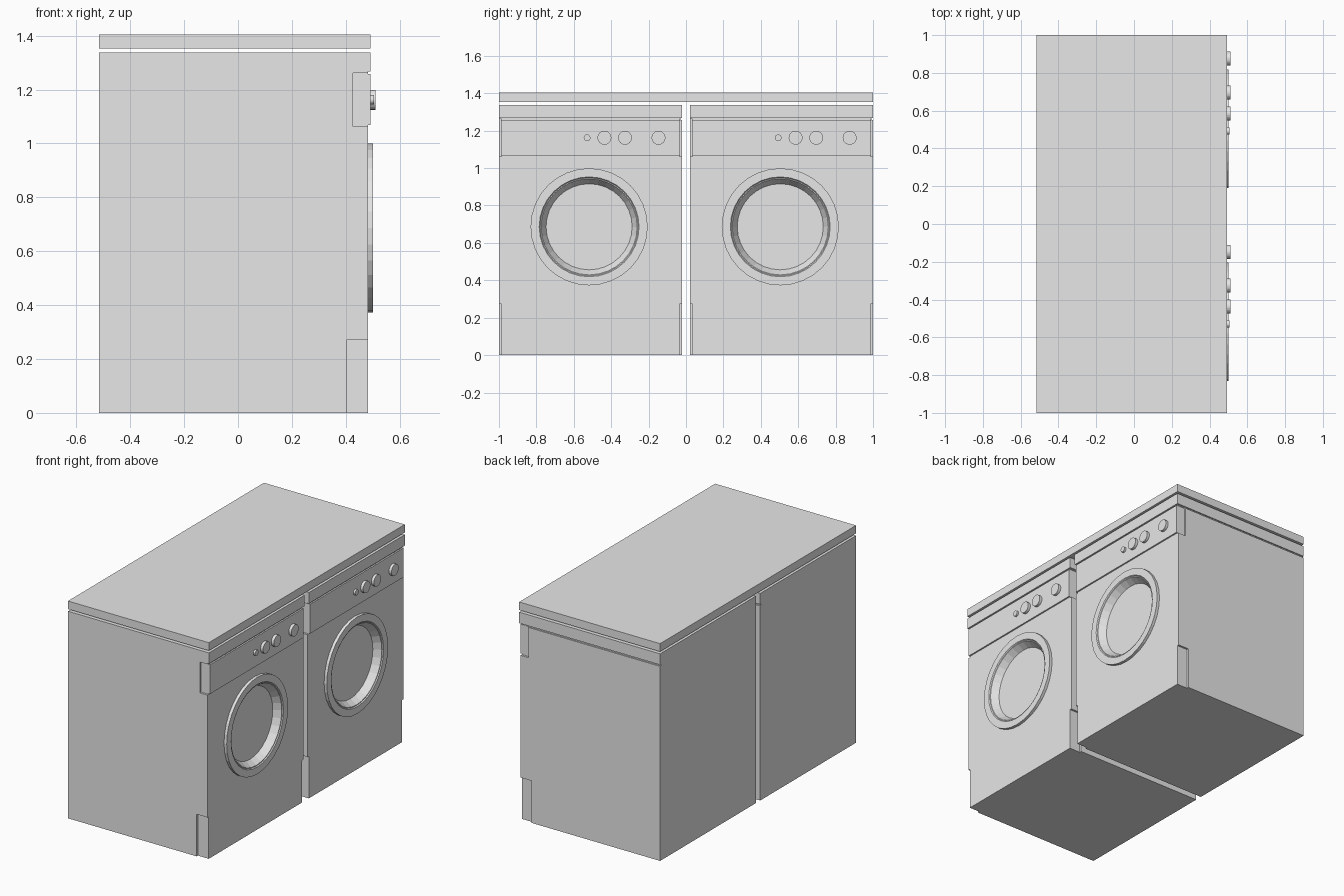
import bpy, math
from mathutils import Matrix, Vector

cube = bpy.data.objects.get("Cube")
if cube:
    bpy.data.objects.remove(cube, do_unlink=True)
import bmesh

grey = bpy.data.materials.new("light grey")
grey.use_nodes = True
colour = (0.8, 0.8, 0.8, 1)
grey.diffuse_color = colour
for node in grey.node_tree.nodes:
    if node.type == 'BSDF_PRINCIPLED':
        node.inputs["Base Color"].default_value = colour

BACK, FRONT, TRIM = -0.515, 0.482, 0.492   # depth planes along x
HALF = 0.489                               # half width of one machine


def finish(name, bm):
    bmesh.ops.recalc_face_normals(bm, faces=bm.faces)
    mesh = bpy.data.meshes.new(name)
    bm.to_mesh(mesh)
    bm.free()
    mesh.materials.append(grey)
    obj = bpy.data.objects.new(name, mesh)
    bpy.context.scene.collection.objects.link(obj)
    return obj


def box(name, xs, ys, zs):
    """Box between pairs of limits on each axis."""
    bm = bmesh.new()
    bmesh.ops.create_cube(bm, size=1)
    for v in bm.verts:
        v.co = Vector([lim[0] if c < 0 else lim[1] for c, lim in zip(v.co, (xs, ys, zs))])
    return finish(name, bm)


def lathe(name, profile, y, z, sides):
    """Spin (radius, x) points around an axis along x."""
    bm = bmesh.new()
    pts = [bm.verts.new((x, r, 0)) for r, x in profile]
    edges = [bm.edges.new(pair) for pair in zip(pts, pts[1:])]
    bmesh.ops.spin(bm, geom=pts + edges, cent=(0, 0, 0), axis=(1, 0, 0),
                   angle=math.tau, steps=sides, use_duplicate=False)
    bmesh.ops.remove_doubles(bm, verts=bm.verts, dist=0.0001)
    bm.transform(Matrix.Translation((0, y, z)))
    return finish(name, bm)


def cut(target, cutter):
    cutter.hide_render = True
    mod = target.modifiers.new("cut", 'BOOLEAN')
    mod.operation = 'DIFFERENCE'
    mod.solver = 'EXACT'
    mod.object = cutter
    bpy.context.view_layer.objects.active = target
    bpy.ops.object.modifier_apply(modifier=mod.name)
    bpy.data.objects.remove(cutter, do_unlink=True)


def washer(side, mid):
    lo, hi = mid - HALF, mid + HALF
    body = box(side + "_body", (BACK, FRONT), (lo, hi), (0, 1.338))

    # Corner recesses beside the foot and the control panel
    for edge in (lo, hi):
        ys = (edge - 0.013, edge + 0.013)
        cut(body, box("foot_cutter", (0.405, 0.6), ys, (-0.1, 0.272)))
        cut(body, box("panel_cutter", (0.427, 0.6), ys, (1.062, 1.262)))

    # Groove under the top band on the left flank
    cut(body, box("groove_cutter", (-0.6, 0.6), (hi - 0.008, hi + 0.01), (1.257, 1.267)))

    # Opening behind the door
    door_y, door_z = mid - 0.007, 0.686
    cut(body, lathe("door_cutter", [(0, 0.43), (0.28, 0.43), (0.28, 0.6), (0, 0.6)],
                    door_y, door_z, 32))

    # Front trim
    box(side + "_top_band", (FRONT, TRIM), (lo, hi), (1.267, 1.338))
    box(side + "_control_panel", (0.427, TRIM), (lo + 0.011, hi - 0.011), (1.068, 1.257))

    # Door ring with sloping porthole and flat glass
    lathe(side + "_door", [(0.313, 0.475), (0.313, 0.501), (0.267, 0.501), (0.262, 0.495),
                           (0.257, 0.495), (0.23, 0.45), (0, 0.45)], door_y, door_z, 32)

    # Button and dials
    for name, dy, r, x in (("button", -0.018, 0.018, 0.505), ("small_dial", 0.075, 0.037, 0.51),
                           ("middle_dial", 0.185, 0.037, 0.51), ("end_dial", 0.364, 0.037, 0.51)):
        lathe(side + "_" + name, [(0, 0.485), (r, 0.485), (r, x), (0, x)], mid + dy, 1.162, 24)


washer("right", -0.511)
washer("left", 0.511)

# Shared worktop
box("worktop", (BACK, TRIM), (-1, 1), (1.352, 1.404))
